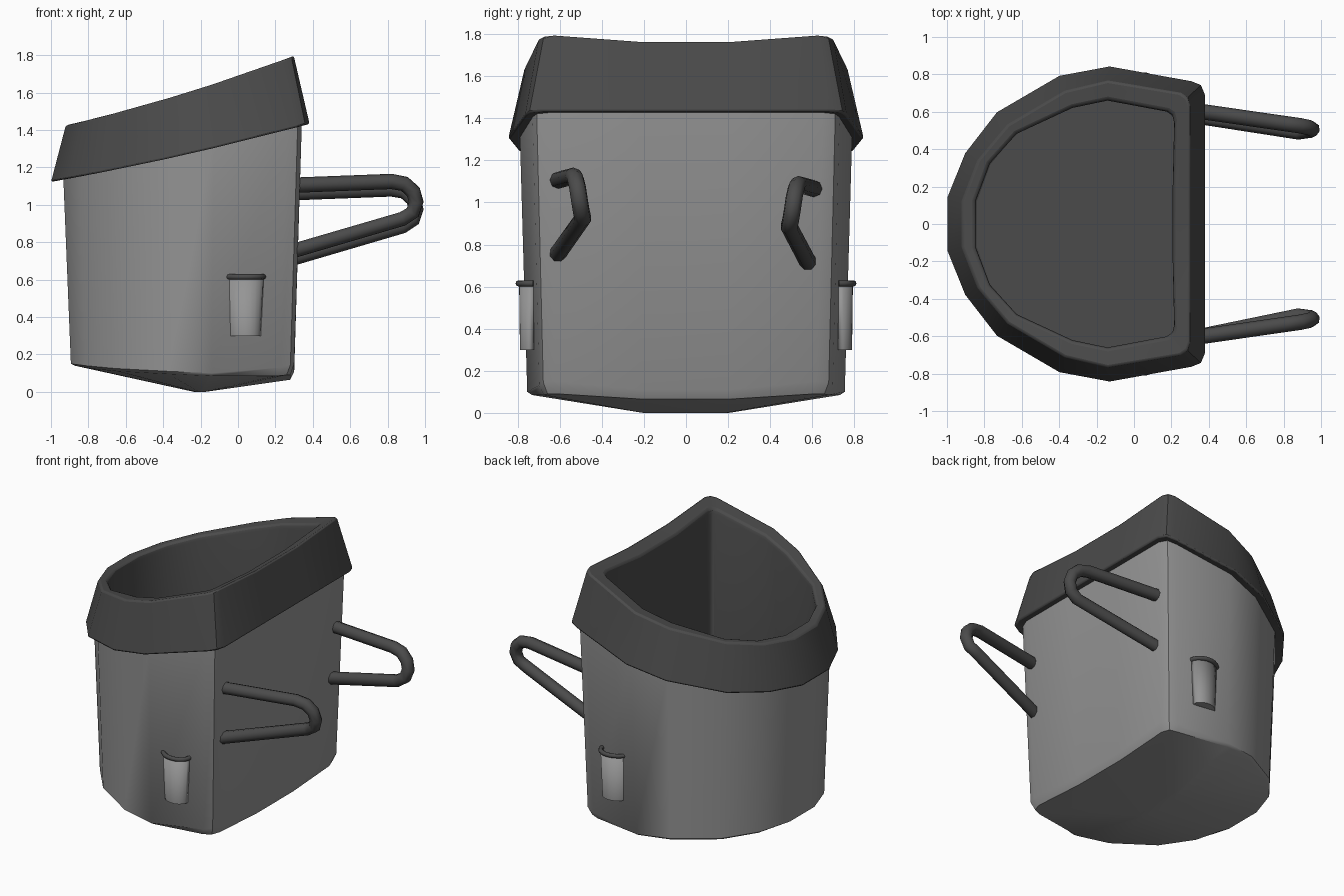
import bpy, bmesh
from math import cos, sin, pi, radians

if "Cube" in bpy.data.objects:
    bpy.data.objects.remove(bpy.data.objects["Cube"])


def material(name, v):
    m = bpy.data.materials.new(name)
    m.diffuse_color = (v, v, v, 1)
    m.use_nodes = True
    m.node_tree.nodes["Principled BSDF"].inputs["Base Color"].default_value = m.diffuse_color
    return m


GREY = material("mid_grey", 0.3)
DARK = material("dark_grey", 0.07)


def finish(ob, mat, angle):
    ob.data.materials.append(mat)
    bpy.ops.object.select_all(action='DESELECT')
    ob.select_set(True)
    bpy.context.view_layer.objects.active = ob
    bpy.ops.object.shade_smooth_by_angle(angle=radians(angle))


def loft(name, rings, mat, angle, closed=True, cap=True):
    """Skin a stack of equal-length rings, optionally capping the last one."""
    bm = bmesh.new()
    vs = [[bm.verts.new(p) for p in r] for r in rings]
    n = len(rings[0])
    for a, b in zip(vs, vs[1:]):
        for i in range(n if closed else n - 1):
            j = (i + 1) % n
            bm.faces.new((a[i], a[j], b[j], b[i]))
    if cap:
        bm.faces.new(vs[-1])
    bmesh.ops.recalc_face_normals(bm, faces=bm.faces)
    me = bpy.data.meshes.new(name)
    bm.to_mesh(me)
    bm.free()
    ob = bpy.data.objects.new(name, me)
    bpy.context.collection.objects.link(ob)
    finish(ob, mat, angle)
    return ob


def ring(half, zs):
    """Mirror a half outline (front to back) across y into a full ring."""
    pts = [(x, y, z) for (x, y), z in zip(half, zs)]
    return pts + [(x, -y, z) for x, y, z in reversed(pts)]


def low_z(half):
    return [1.333 + 0.244 * x + 0.032 * x * x for x, y in half]


def top_z(half):
    z = [1.69 + 0.341 * x + 0.06 * x * x for x, y in half]
    z[-1] -= 0.03
    return z


def scaled(half, sx, sy, cx=-0.296):
    return [(cx + (x - cx) * sx, y * sy) for x, y in half]


# D-shaped half outlines
rim_low = [(-1, .145), (-.905, .38), (-.735, .6), (-.4, .795), (-.13, .845),
           (.31, .765), (.36, .745), (.383, .69), (.383, .22)]
rim_top = [(-.92, .12), (-.835, .34), (-.675, .53), (-.37, .71), (-.14, .765),
           (.25, .70), (.285, .675), (.298, .63), (.298, .22)]
lip = [(-.85, .13), (-.775, .33), (-.63, .49), (-.33, .63), (-.14, .67),
       (.18, .61), (.21, .59), (.22, .55), (.212, .2)]
body_top = [(-.935, .14), (-.85, .37), (-.68, .57), (-.38, .74), (-.13, .79),
            (.26, .73), (.32, .71), (.342, .65), (.342, .22)]

# Bucket body with a shallow keel underneath
body_low = scaled(body_top, .935, .955)
edge_z = [.15, .14, .125, .11, .10, .13, .145, .15, .11]
under_z = [.14, .125, .11, .095, .085, .085, .09, .09, .065]
loft("bucket_body", [
    ring(body_top, [z + .04 for z in low_z(body_top)]),
    ring(body_low, edge_z),
    ring(scaled(body_low, .965, .97), under_z),
    ring([(-.2 + .05 * (x + .2), y * .27) for x, y in body_low], [0] * 9),
], GREY, 40)

# Sloping rim with its inner lining
inner = scaled(lip, .99, .985)
inner_low = scaled(body_low, .93, .92)
under = scaled(body_top, .97, .97)
rim = loft("rim_and_lining", [
    ring(under, [z + .01 for z in low_z(under)]),
    ring(rim_low, low_z(rim_low)),
    ring(rim_top, top_z(rim_top)),
    ring(lip, [z - .01 for z in top_z(lip)]),
    ring(inner, [z - .04 for z in top_z(inner)]),
    ring(inner_low, [.2] * 9),
], DARK, 30)
bev = rim.modifiers.new("soft_edges", 'BEVEL')
bev.width = .012
bev.segments = 2
bev.limit_method = 'ANGLE'
bev.angle_limit = radians(48)


def tube(name, pts, r):
    cu = bpy.data.curves.new(name, 'CURVE')
    cu.dimensions = '3D'
    cu.bevel_depth = r
    cu.bevel_resolution = 2
    cu.use_fill_caps = True
    sp = cu.splines.new('POLY')
    sp.points.add(len(pts) - 1)
    for p, co in zip(sp.points, pts):
        p.co = (*co, 1)
    ob = bpy.data.objects.new(name, cu)
    bpy.context.collection.objects.link(ob)
    bpy.ops.object.select_all(action='DESELECT')
    ob.select_set(True)
    bpy.context.view_layer.objects.active = ob
    bpy.ops.object.convert(target='MESH')
    finish(bpy.context.object, DARK, 50)


for side, label in ((1, "back"), (-1, "front")):
    # Hairpin handle, the front one sitting slightly higher
    lift = 0 if side > 0 else .04
    path = [(.30, .61, 1.065), (.82, .535, 1.085), (.89, .525, 1.072), (.937, .515, 1.03),
            (.953, .507, .975), (.935, .498, .92), (.88, .49, .885),
            (.30, .58 if side > 0 else .61, .715)]
    tube(label + "_handle", [(x, side * y, z + lift) for x, y, z in path], .041)

    # Half-round side pocket with a rolled lip
    def arc(rx, ry, z):
        return [(.035 - rx * cos(pi * i / 10), side * (.715 + ry * sin(pi * i / 10) - .1 * rx * -cos(pi * i / 10) * -1), z)
                for i in range(11)]
    pocket = loft(label + "_pocket", [arc(.103, .078, .615), arc(.087, .074, .30)],
                  GREY, 40, closed=False)
    sol = pocket.modifiers.new("thickness", 'SOLIDIFY')
    sol.thickness = .008
    tube(label + "_pocket_lip", arc(.1, .08, .615), .015)
